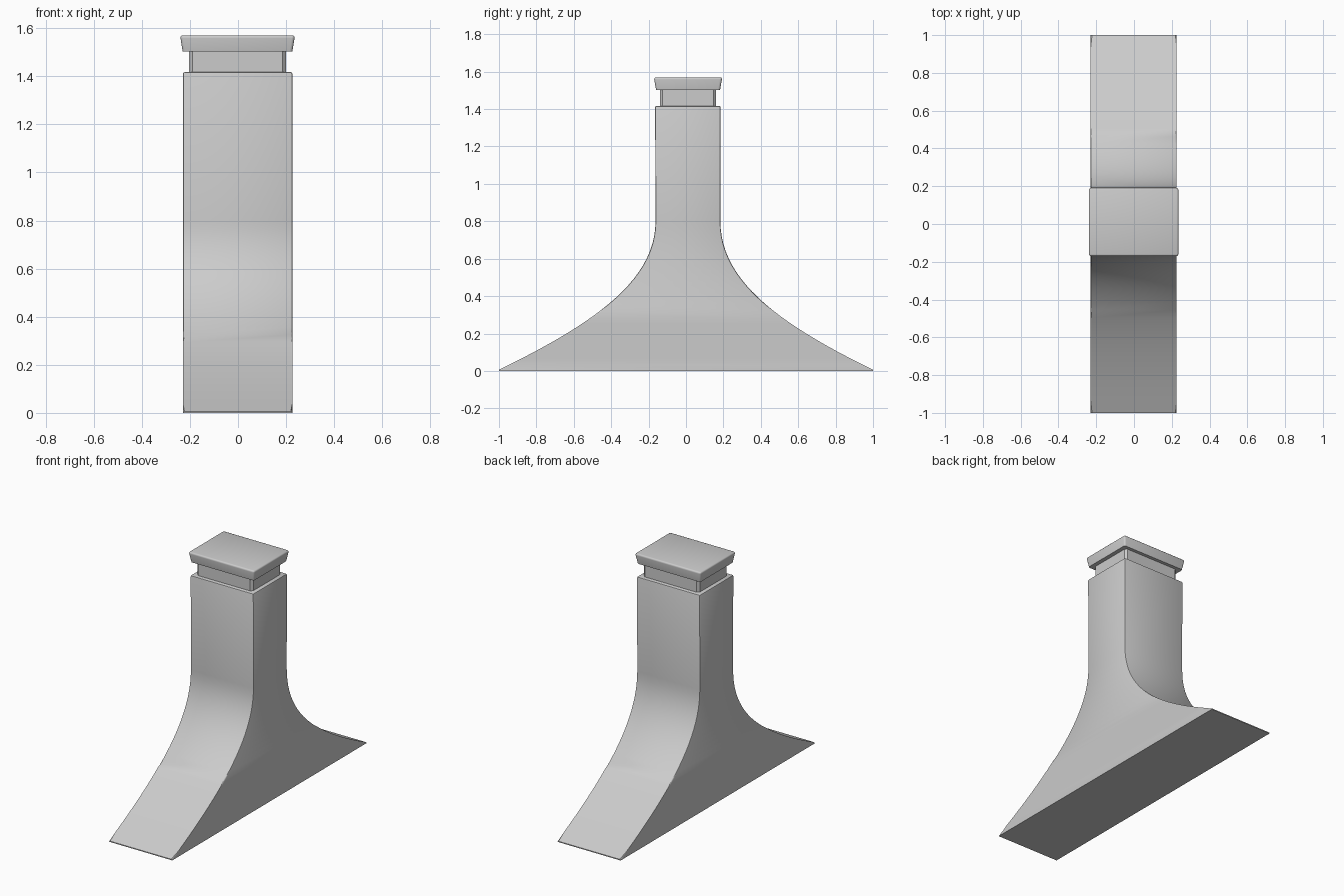
import bpy, bmesh
from mathutils import Vector
from mathutils.geometry import interpolate_bezier

if "Cube" in bpy.data.objects:
    bpy.data.objects.remove(bpy.data.objects["Cube"])


def finish(bm, name):
    bmesh.ops.recalc_face_normals(bm, faces=bm.faces)
    mesh = bpy.data.meshes.new(name)
    bm.to_mesh(mesh)
    bm.free()
    obj = bpy.data.objects.new(name, mesh)
    bpy.context.collection.objects.link(obj)
    bpy.ops.object.select_all(action='DESELECT')
    bpy.context.view_layer.objects.active = obj
    obj.select_set(True)
    bpy.ops.object.shade_smooth_by_angle(angle=0.6)
    return obj


def flare(inner, side):
    # Curve from the straight shaft out to the tip of the foot
    pts = [(inner, 0.80), (inner, 0.48), (side * 0.5, 0.25), (side, 0.006)]
    return interpolate_bezier(*[Vector((0, y, z)) for y, z in pts], 24)


def block(name, bottom, top, z0, z1, y, edge_test, width, segments):
    # Tapered block given half sizes at the bottom and top
    bm = bmesh.new()
    for v in bmesh.ops.create_cube(bm, size=2)['verts']:
        hx, hy = top if v.co.z > 0 else bottom
        v.co = (v.co.x * hx - 0.002, v.co.y * hy + y, z1 if v.co.z > 0 else z0)
    edges = [e for e in bm.edges if edge_test(e)]
    bmesh.ops.bevel(bm, geom=edges, offset=width, segments=segments,
                    profile=0.5, affect='EDGES')
    return finish(bm, name)


# Flared body: side profile extruded across x
left, right = flare(-0.163, -1), flare(0.184, 1)
outline = [Vector((0, -1, 0)), *reversed(left), Vector((0, -0.165, 1.417)),
           Vector((0, 0.185, 1.417)), *right, Vector((0, 1, 0))]
bm = bmesh.new()
face = bm.faces.new([bm.verts.new((-0.229, p.y, p.z)) for p in outline])
moved = bmesh.ops.extrude_face_region(bm, geom=[face])['geom']
for v in moved:
    if isinstance(v, bmesh.types.BMVert):
        v.co.x = 0.226
rim = [e for e in bm.edges
       if abs(e.verts[0].co.x - e.verts[1].co.x) < 0.01
       and max(v.co.z for v in e.verts) > 0.01]
rim += [e for e in bm.edges if min(v.co.z for v in e.verts) > 1.4 and e not in rim]
bmesh.ops.bevel(bm, geom=rim, offset=0.007, segments=2, profile=0.5, affect='EDGES')
finish(bm, "flared_body")

# Recessed neck with chamfered corners
block("neck", (0.201, 0.15), (0.201, 0.15), 1.41, 1.51, 0.01,
      lambda e: abs(e.verts[0].co.z - e.verts[1].co.z) > 0.01, 0.014, 1)

# Cap, wider towards the top, with rounded edges
block("cap", (0.228, 0.171), (0.239, 0.183), 1.502, 1.57, 0.011,
      lambda e: max(v.co.z for v in e.verts) > 1.55, 0.012, 3)
